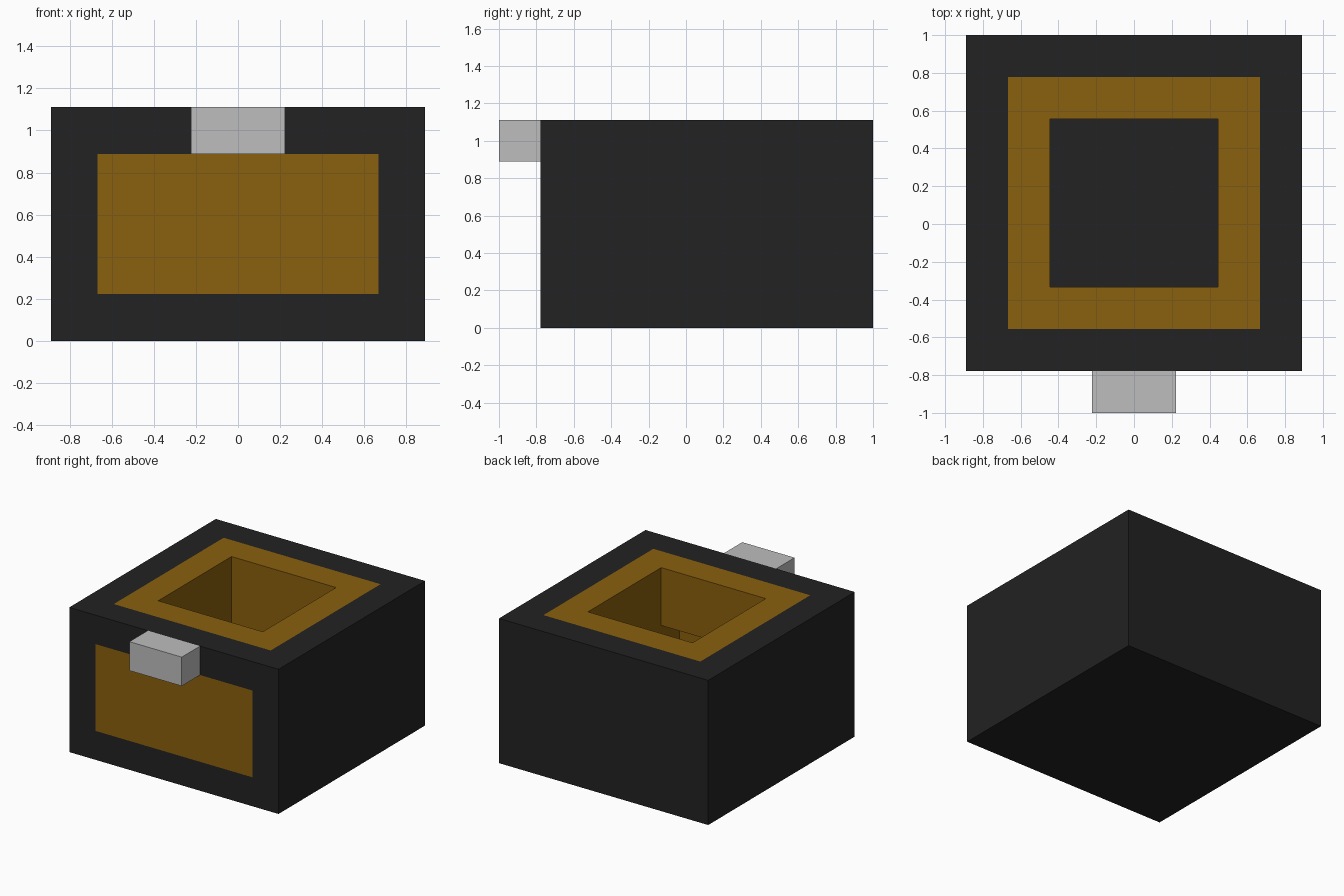
import bpy, bmesh
from mathutils import Vector

cube = bpy.data.objects.get("Cube")
if cube:
    bpy.data.objects.remove(cube, do_unlink=True)

U = 1 / 9  # design unit: the body is 16 x 16 x 10 units


def material(name, rgb):
    m = bpy.data.materials.new(name)
    m.use_nodes = True
    m.diffuse_color = (*rgb, 1)
    m.node_tree.nodes["Principled BSDF"].inputs["Base Color"].default_value = (*rgb, 1)
    return m


black = material("black casing", (0.016, 0.016, 0.016))
amber = material("amber lining", (0.255, 0.117, 0.0045))
grey = material("light grey", (0.515, 0.515, 0.515))


def extrude_profile(name, profile, half_width, mats=()):
    """Extrude a closed (y, z) profile in units along x."""
    bm = bmesh.new()
    base = bm.faces.new([bm.verts.new((-half_width * U, y * U, z * U)) for y, z in profile])
    ext = bmesh.ops.extrude_face_region(bm, geom=[base])
    verts = [v for v in ext["geom"] if isinstance(v, bmesh.types.BMVert)]
    bmesh.ops.translate(bm, verts=verts, vec=(2 * half_width * U, 0, 0))
    bmesh.ops.recalc_face_normals(bm, faces=bm.faces)
    mesh = bpy.data.meshes.new(name)
    bm.to_mesh(mesh)
    bm.free()
    obj = bpy.data.objects.new(name, mesh)
    bpy.context.collection.objects.link(obj)
    for m in mats:
        mesh.materials.append(m)
    return obj


# Casing block and front tab
casing = extrude_profile("casing", [(-7, 0), (9, 0), (9, 10), (-7, 10)], 8, (black, amber))
extrude_profile("front_tab", [(-9, 8), (-7, 8), (-7, 10), (-9, 10)], 2, (grey,))

# Cavity: square opening, with a recess under the front lip
cutter = extrude_profile("cavity_cutter", [(-5, 2), (5, 2), (5, 11), (-3, 11), (-3, 6), (-5, 6)],
                         4, (black, amber))
cutter.hide_render = True
mod = casing.modifiers.new("cavity", "BOOLEAN")
mod.operation = "DIFFERENCE"
mod.solver = "EXACT"
mod.object = cutter
bpy.context.view_layer.objects.active = casing
bpy.ops.object.modifier_apply(modifier=mod.name)
bpy.data.objects.remove(cutter, do_unlink=True)

# Cut the outlines of the amber areas into the surface
bm = bmesh.new()
bm.from_mesh(casing.data)
for axis, pos in ((0, -6), (0, 6), (1, -5), (1, 7), (2, 2), (2, 8)):
    co, no = Vector(), Vector()
    co[axis], no[axis] = pos * U, 1
    bmesh.ops.bisect_plane(bm, geom=bm.verts[:] + bm.edges[:] + bm.faces[:],
                           dist=1e-5, plane_co=co, plane_no=no)

# Amber: ring around the opening, front panel and cavity walls (floor stays black)
for f in bm.faces:
    x, y, z = f.calc_center_median() / U
    ring = z > 9.9 and abs(x) < 6 and -5 < y < 7
    panel = y < -6.9 and abs(x) < 6 and 2 < z < 8
    wall = abs(x) < 4.1 and -5.1 < y < 5.1 and 2.1 < z < 9.9
    f.material_index = int(ring or panel or wall)
    f.smooth = False
bm.to_mesh(casing.data)
bm.free()
